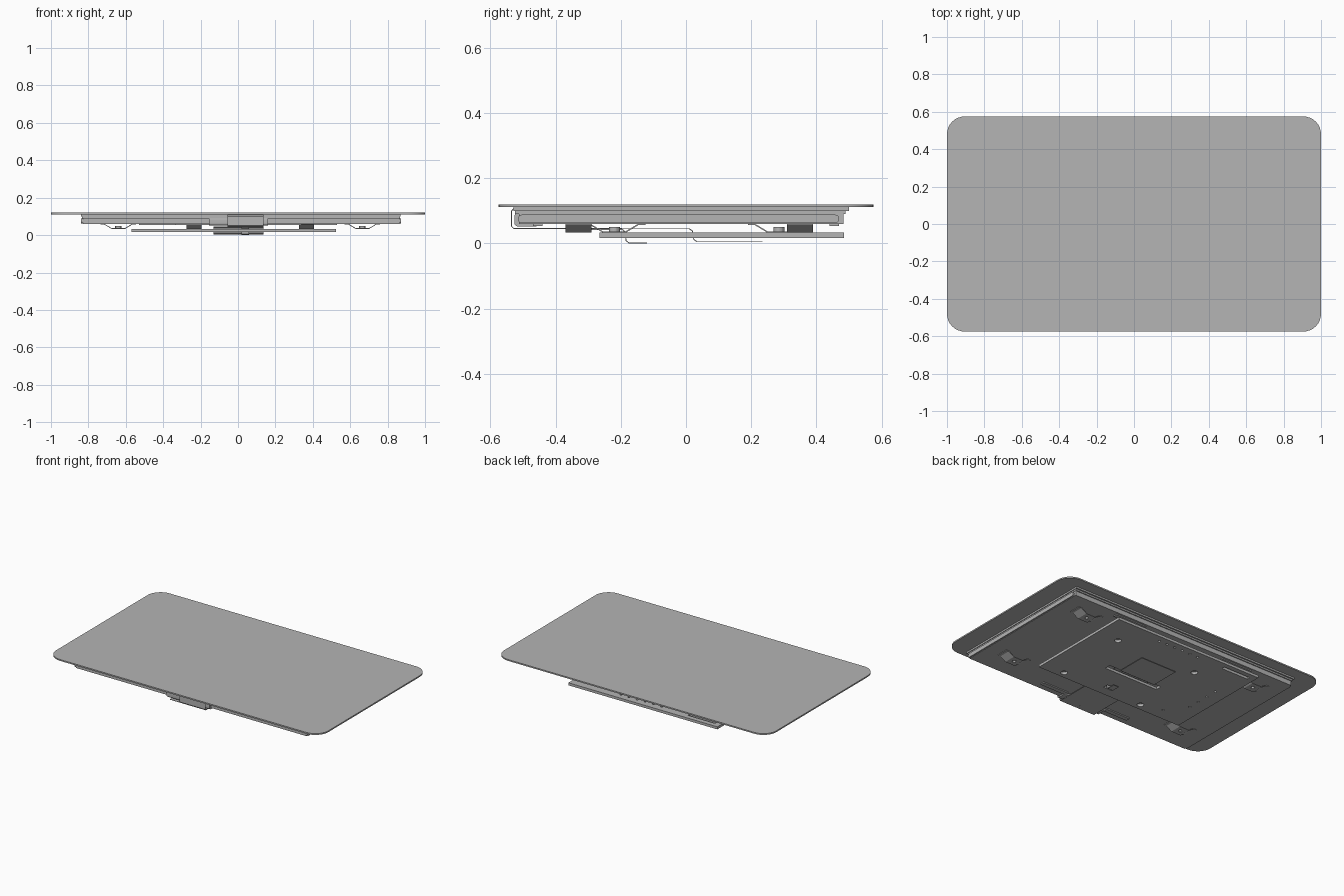
import bpy, bmesh
from mathutils import Matrix, Vector

if "Cube" in bpy.data.objects:
    bpy.data.objects.remove(bpy.data.objects["Cube"], do_unlink=True)

grey = bpy.data.materials.new("plain grey")
grey.use_nodes = True
COLOUR = (0.46, 0.46, 0.46, 1)
grey.diffuse_color = COLOUR
grey.node_tree.nodes["Principled BSDF"].inputs["Base Color"].default_value = COLOUR


def finish(name, bm):
    bmesh.ops.recalc_face_normals(bm, faces=bm.faces)
    mesh = bpy.data.meshes.new(name)
    bm.to_mesh(mesh)
    bm.free()
    obj = bpy.data.objects.new(name, mesh)
    bpy.context.collection.objects.link(obj)
    mesh.materials.append(grey)
    return obj


def activate(obj):
    bpy.ops.object.select_all(action='DESELECT')
    obj.select_set(True)
    bpy.context.view_layer.objects.active = obj


def add_box(bm, x, y, z):
    size = Vector((x[1] - x[0], y[1] - y[0], z[1] - z[0]))
    mid = Vector((x[0] + x[1], y[0] + y[1], z[0] + z[1])) / 2
    mat = Matrix.Translation(mid) @ Matrix.Diagonal(size.to_4d())
    bmesh.ops.create_cube(bm, size=1, matrix=mat)


def add_cylinder(bm, x, y, z, r, sides=20):
    bmesh.ops.create_cone(bm, cap_ends=True, segments=sides, radius1=r, radius2=r,
                          depth=z[1] - z[0],
                          matrix=Matrix.Translation((x, y, (z[0] + z[1]) / 2)))


def box(name, x, y, z, radius=0, axis=2):
    """Box whose edges along one axis may be rounded."""
    bm = bmesh.new()
    add_box(bm, x, y, z)
    if radius:
        edges = [e for e in bm.edges
                 if abs((e.verts[0].co - e.verts[1].co).normalized()[axis]) > 0.9]
        bmesh.ops.bevel(bm, geom=edges, offset=radius, segments=8, profile=0.5,
                        affect='EDGES')
    obj = finish(name, bm)
    if radius:
        activate(obj)
        bpy.ops.object.shade_smooth_by_angle()
    return obj


def sheet(name, path, span, along_x=False, thickness=0.004):
    """Bent sheet: a path of (run, z) points swept sideways over a span."""
    bm = bmesh.new()
    rows = []
    for u, z in path:
        rows.append([bm.verts.new((u, s, z) if along_x else (s, u, z)) for s in span])
    for a, b in zip(rows, rows[1:]):
        bm.faces.new((a[0], a[1], b[1], b[0]))
    obj = finish(name, bm)
    mod = obj.modifiers.new("thickness", 'SOLIDIFY')
    mod.thickness = thickness
    mod.offset = 0
    activate(obj)
    bpy.ops.object.modifier_apply(modifier=mod.name)
    return obj


def cut(obj, bm):
    cutter = finish("cutter", bm)
    cutter.hide_render = True
    mod = obj.modifiers.new("cut", 'BOOLEAN')
    mod.operation = 'DIFFERENCE'
    mod.solver = 'EXACT'
    mod.object = cutter
    activate(obj)
    bpy.ops.object.modifier_apply(modifier=mod.name)
    bpy.data.objects.remove(cutter, do_unlink=True)


# Cover glass and display module
box("cover_glass", (-1, 1), (-.575, .575), (.111, .12), .095)
box("bonding_frame", (-.84, .87), (-.53, .5), (.1, .111))
box("display_layer", (-.835, .865), (-.525, .49), (.09, .1))
box("back_housing", (-.83, .863), (-.513, .483), (.06, .09))
for name, x in (("left_flange", (.863, .872)), ("right_flange", (-.84, -.83))):
    box(name, x, (-.515, .47), (.062, .088), .012, axis=0)

# Tape strips on the back
for x in ((.145, .34), (-.335, -.155)):
    box("front_tape_strip", x, (-.47, -.44), (.053, .06))
for x in ((.3, .53), (-.53, -.3)):
    box("rear_tape_strip", x, (.44, .47), (.053, .06))


# Bent mounting brackets, each with a hole and a nut
def bracket(name, x, y, along_x):
    c, s = (x, y) if along_x else (y, x)
    path = [(c - .095, .059), (c - .075, .059), (c - .035, .035),
            (c + .035, .035), (c + .075, .059), (c + .095, .059)]
    obj = sheet(name, path, (s - .04, s + .04), along_x)
    bm = bmesh.new()
    add_cylinder(bm, x, y, (.02, .05), .012)
    cut(obj, bm)
    bm = bmesh.new()
    add_cylinder(bm, x, y, (.037, .05), .017)
    nut = finish(name + "_nut", bm)
    bm = bmesh.new()
    add_cylinder(bm, x, y, (.02, .047), .01)
    cut(nut, bm)


BOARD_X, BOARD_Y = (-.235, .365), (-.22, .285)
for x in (-.64, .665):
    for y in (-.33, .35):
        bracket("edge_bracket", x, y, True)
for x in BOARD_X:
    for y in BOARD_Y:
        bracket("board_bracket", x, y, False)

# Circuit board with slots and drilled holes
board = box("circuit_board", (-.57, .525), (-.265, .485), (.016, .033))
bm = bmesh.new()
deep = (0, .05)
for x in BOARD_X:
    for y in BOARD_Y:
        add_cylinder(bm, x, y, deep, .021)
add_box(bm, (-.19, .21), (-.018, .024), deep)
add_box(bm, (.01, .07), (-.2, -.165), deep)
add_box(bm, (-.53, -.33), (.43, .452), deep)
for i in range(6):
    add_cylinder(bm, .17 - i * .06, .44, deep, .008, 12)
for i in range(4):
    add_cylinder(bm, -.48, -.05 + i * .08, deep, .008, 12)
add_cylinder(bm, -.38, -.18, deep, .008, 12)
cut(board, bm)

# Flexible cables wrapping round the front edge
sheet("main_cable_wrap", [(-.5, .108), (-.528, .108), (-.535, .1), (-.535, .052),
                          (-.528, .045), (-.5, .045)], (-.055, .135), thickness=.003)
sheet("main_cable", [(-.53, .045), (.01, .045), (.02, .038), (.024, .012),
                     (.034, .005), (.235, .005)], (-.13, .135), thickness=.003)
sheet("small_cable", [(-.3, .043), (-.195, .043), (-.187, .035), (-.184, .008),
                      (-.175, .0015), (-.12, .0015)], (.02, .06), thickness=.003)
box("cable_fold", (-.155, .16), (-.527, -.45), (.052, .094), .012, axis=0)
